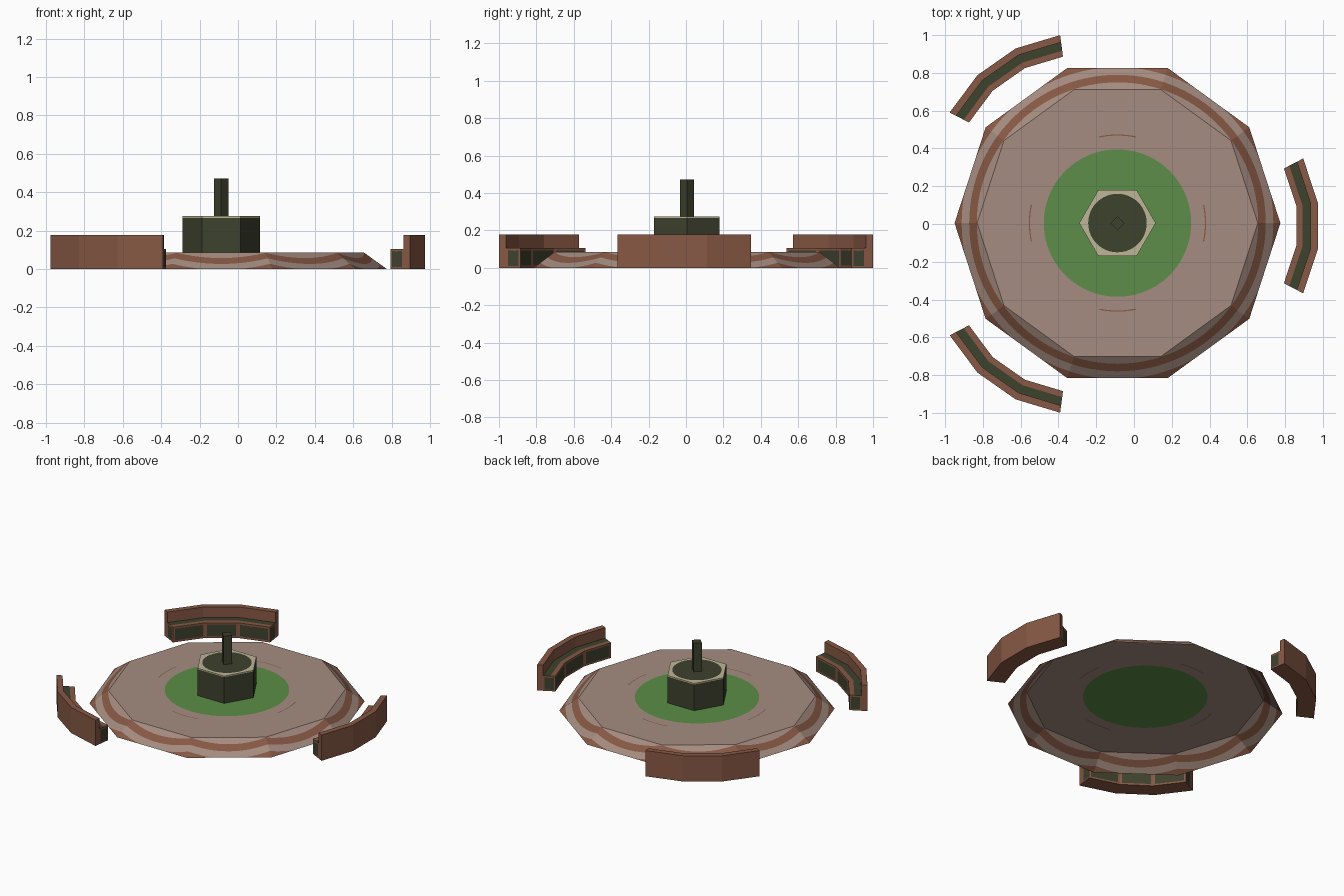
import bpy, bmesh
from math import cos, sin, pi, radians

if "Cube" in bpy.data.objects:
    bpy.data.objects.remove(bpy.data.objects["Cube"])

CX, CY = -0.0875, 0.005          # plaza centre


def mat(name, rgb):
    m = bpy.data.materials.new(name)
    m.diffuse_color = (*rgb, 1)
    m.use_nodes = True
    m.node_tree.nodes["Principled BSDF"].inputs["Base Color"].default_value = m.diffuse_color
    return m


PAVING = mat("pinkish paving", (.376, .262, .216))
BRICK = mat("brown brick", (.242, .098, .058))
GRASS = mat("grass green", (.107, .270, .065))
CREAM = mat("cream rim", (.515, .468, .305))
DARK = mat("dark green", (.048, .054, .027))


def finish(name, bm, mats):
    bmesh.ops.remove_doubles(bm, verts=bm.verts, dist=1e-5)
    me = bpy.data.meshes.new(name)
    bm.to_mesh(me)
    bm.free()
    for m in mats:
        me.materials.append(m)
    ob = bpy.data.objects.new(name, me)
    bpy.context.collection.objects.link(ob)
    return ob


def polygon_factor(a, n):
    """Radius of a unit n-gon (corner at angle 0) in direction a."""
    s = 2 * pi / n
    return cos(s / 2) / cos((a + 1e-9) % s - s / 2)


def rings(name, columns, rule, mats, cx=CX, cy=CY):
    """Skin closed rings; columns[i] is a list of (angle, radius, z)."""
    bm = bmesh.new()
    cols = [[bm.verts.new((cx + r * cos(a), cy + r * sin(a), z)) for a, r, z in c] for c in columns]
    n = len(cols)
    for i in range(n):
        j = (i + 1) % n
        for k in range(len(cols[i]) - 1):
            f = bm.faces.new((cols[i][k], cols[i][k + 1], cols[j][k + 1], cols[j][k]))
            f.material_index = rule(i, k)
    bmesh.ops.dissolve_degenerate(bm, dist=1e-5, edges=bm.edges)
    return finish(name, bm, mats)


# Plaza: ten-sided open-bottomed mound, grass disc, circular brick stripes
N, TOP = 120, 0.086
columns = []
for i in range(N):
    a = 2 * pi * i / N
    d = polygon_factor(a, 10)
    lo, hi = .743 * d, .8625 * d
    col = [(a, r, TOP) for r in (0, .39, .463, .469)]
    for r in (lo, .745, .785, .825, hi):
        r = min(max(r, lo), hi)
        col.append((a, r, TOP * (hi - r) / (hi - lo)))
    columns.append(col)


def plaza_rule(i, k):
    if k == 0:
        return 2
    if k == 2:                                   # short brick arcs
        off = (i + .5) % (N // 4)
        return 1 if min(off, N // 4 - off) < 4 else 0
    return 1 if k in (5, 7) else 0


rings("plaza", columns, plaza_rule, [PAVING, BRICK, GRASS])

# Planter: six-sided tub, cream rim, round soil disc
columns = []
for i in range(48):
    a = 2 * pi * i / 48
    r = .2025 * polygon_factor(a, 6)
    columns.append([(a, 0, .275), (a, .155, .275), (a, r, .275), (a, r, .267), (a, r, TOP)])
rings("planter", columns, lambda i, k: 1 if k in (1, 2) else 0, [DARK, CREAM])

# Post: square, turned 45 degrees
columns = [[(pi / 2 * i, 0, .472), (pi / 2 * i, .037, .472), (pi / 2 * i, .037, .275)] for i in range(4)]
rings("post", columns, lambda i, k: 0, [DARK])


# Benches: three-segment curved seats with a backrest and inset panels
def bench(name, cx, cy, heading):
    ri, rg, rb, ro = .658, .690, .735, .773
    prof = [(ri, 0), (ri, .105), (rg, .105), (rb, .105), (rb, .178), (ro, .178), (ro, 0), (rb, 0)]
    bm = bmesh.new()
    cols = []
    for t in (-27.5, -27.5 / 3, 27.5 / 3, 27.5):
        a = radians(heading + t)
        cols.append([bm.verts.new((cx + r * cos(a), cy + r * sin(a), z)) for r, z in prof])
    fronts, ends = [], []
    for c, d in zip(cols, cols[1:]):
        for k in range(8):
            m = (k + 1) % 8
            f = bm.faces.new((c[k], c[m], d[m], d[k]))
            f.material_index = 1 if k == 2 else 0
            if k == 0:
                fronts.append(f)
    for c in (cols[0], cols[-1]):
        ends.append(bm.faces.new([c[k] for k in (0, 1, 2, 3, 7)]))
        bm.faces.new([c[k] for k in (7, 3, 4, 5, 6)])
    bmesh.ops.recalc_face_normals(bm, faces=bm.faces)
    for group, w in ((fronts, .018), (ends, .014)):
        bmesh.ops.inset_individual(bm, faces=group, thickness=w, depth=0)
        for f in group:
            f.material_index = 1
    finish(name, bm, [BRICK, DARK])


bench("bench_right", .21, -.01, 0)
bench("bench_back_left", -.29, .2335, 125)
bench("bench_front_left", -.29, -.2325, -125)
